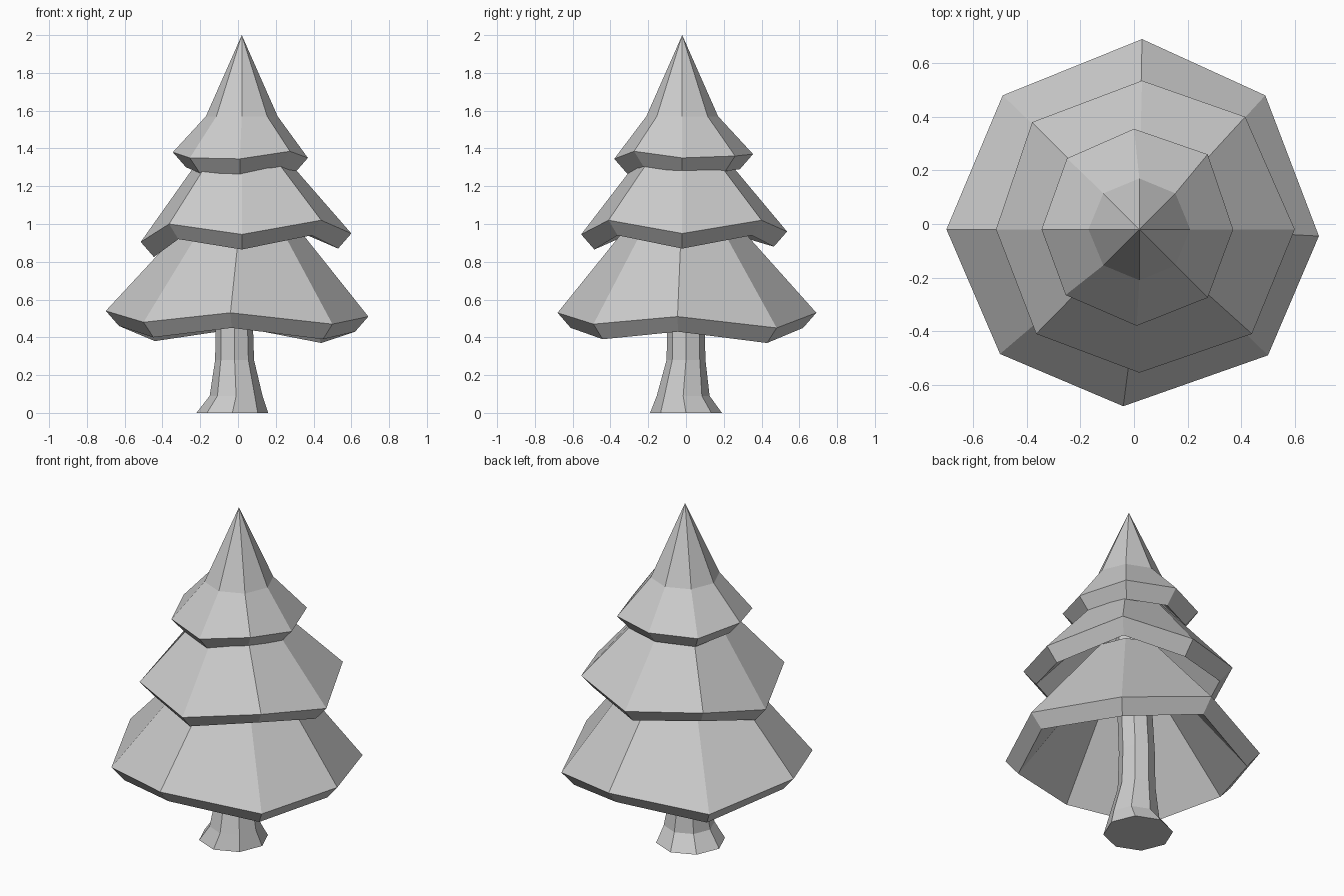
import bpy, bmesh
from math import cos, sin, pi
from mathutils import Vector

if "Cube" in bpy.data.objects:
    bpy.data.objects.remove(bpy.data.objects["Cube"])

AXIS = Vector((0.02, -0.02, 0))


def ring(radius, z, centre=AXIS, sides=8):
    return [Vector((centre[0] + radius * cos(2 * pi * i / sides),
                    centre[1] + radius * sin(2 * pi * i / sides), z))
            for i in range(sides)]


def inner(points):
    """Inside copy of a ring, giving the shell its bevelled thickness."""
    result = []
    for p in points:
        out = Vector((p.x - AXIS.x, p.y - AXIS.y, 0))
        step = out.normalized() * min(0.07, out.length)
        result.append(p - step - Vector((0, 0, 0.08)))
    return result


def loft(name, rings, closed=False, caps=False):
    """Skin rings; a one-point ring makes a tip."""
    bm = bmesh.new()
    loops = [[bm.verts.new(p) for p in r] for r in rings]
    pairs = list(zip(loops, loops[1:]))
    if closed:
        pairs.append((loops[-1], loops[0]))
    for a, b in pairs:
        n = max(len(a), len(b))
        for i in range(n):
            j = (i + 1) % n
            if len(a) == 1:
                bm.faces.new((a[0], b[j], b[i]))
            elif len(b) == 1:
                bm.faces.new((a[i], a[j], b[0]))
            else:
                bm.faces.new((a[i], a[j], b[j], b[i]))
    if caps:
        bm.faces.new(loops[0])
        bm.faces.new(loops[-1])
    bmesh.ops.recalc_face_normals(bm, faces=bm.faces)
    mesh = bpy.data.meshes.new(name)
    bm.to_mesh(mesh)
    bm.free()
    obj = bpy.data.objects.new(name, mesh)
    bpy.context.collection.objects.link(obj)


# Uneven branch rims, anticlockwise from +x
low_rim = [Vector(p) for p in (
    (0.69, -0.045, 0.51), (0.49, 0.48, 0.45), (0.03, 0.69, 0.53), (-0.49, 0.48, 0.46),
    (-0.70, -0.02, 0.54), (-0.50, -0.485, 0.48), (-0.04, -0.68, 0.53), (0.50, -0.49, 0.47))]
mid_rim = [Vector(p) for p in (
    (0.60, -0.02, 0.95), (0.415, 0.40, 1.02), (0.03, 0.535, 0.96), (-0.38, 0.38, 1.0),
    (-0.515, -0.02, 0.905), (-0.365, -0.41, 1.0), (0.02, -0.555, 0.945), (0.44, -0.41, 1.02))]
top_rim = [Vector(p) for p in (
    (0.37, -0.02, 1.35), (0.275, 0.26, 1.36), (0.0, 0.355, 1.37), (-0.25, 0.245, 1.36),
    (-0.345, -0.02, 1.38), (-0.255, -0.265, 1.35), (0.01, -0.38, 1.345), (0.275, -0.275, 1.385))]

# Lower and middle branches: hollow skirts
for name, rim, radius, z in (("lower_branches", low_rim, 0.20, 1.10),
                             ("middle_branches", mid_rim, 0.17, 1.42)):
    neck = ring(radius, z)
    loft(name, [neck, rim, inner(rim), inner(neck)], closed=True)

# Top branches: hollow pointed cap with a flare
neck = ring(0.19, 1.57)
tip = Vector((AXIS.x, AXIS.y, 2.0))
loft("top_branches", [[tip], neck, top_rim, inner(top_rim), inner(neck),
                      [tip - Vector((0, 0, 0.2))]])

# Flared trunk
loft("trunk", [ring(r, z, c) for r, z, c in (
    (0.19, 0.0, (-0.03, 0)), (0.14, 0.09, (-0.01, -0.015)), (0.103, 0.28, (-0.018, 0)),
    (0.098, 0.5, (-0.02, 0)), (0.09, 1.2, (0.01, -0.01)))], caps=True)
